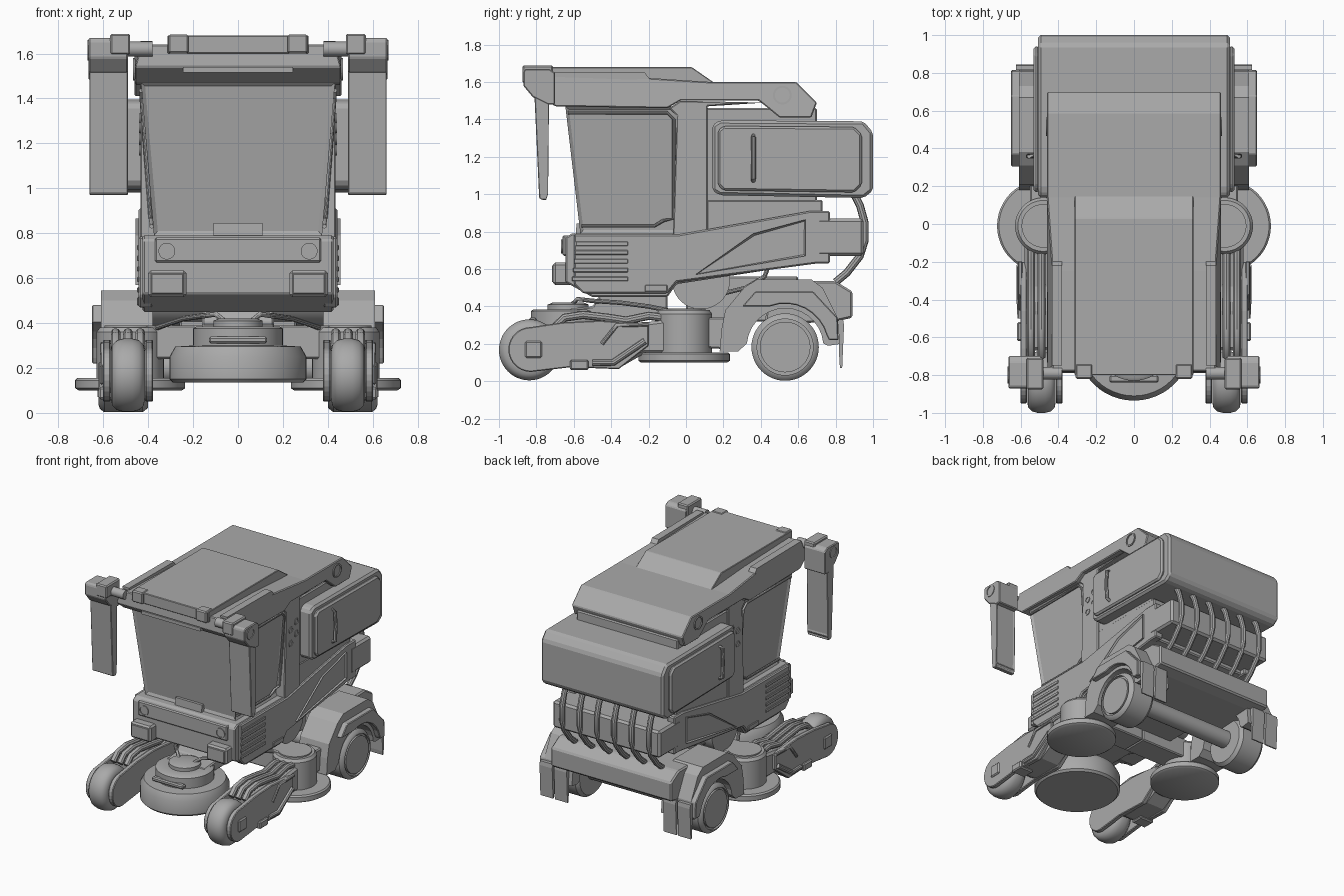
import bpy, bmesh, math
from mathutils import Vector, Matrix

cube = bpy.data.objects.get("Cube")
if cube:
    bpy.data.objects.remove(cube, do_unlink=True)

grey = bpy.data.materials.new("plain grey")
grey.use_nodes = True
COLOUR = (0.40, 0.40, 0.40, 1)
grey.diffuse_color = COLOUR
grey.node_tree.nodes["Principled BSDF"].inputs["Base Color"].default_value = COLOUR


def finish(bm, name, mirror=False, bevel=0.0, smooth=False):
    bmesh.ops.recalc_face_normals(bm, faces=bm.faces)
    mesh = bpy.data.meshes.new(name)
    bm.to_mesh(mesh)
    bm.free()
    mesh.materials.append(grey)
    ob = bpy.data.objects.new(name, mesh)
    bpy.context.scene.collection.objects.link(ob)
    if smooth:
        bpy.ops.object.select_all(action='DESELECT')
        ob.select_set(True)
        bpy.context.view_layer.objects.active = ob
        bpy.ops.object.shade_smooth_by_angle(angle=math.radians(35))
    if bevel:
        m = ob.modifiers.new("bevel", 'BEVEL')
        m.width, m.segments, m.limit_method = bevel, 1, 'ANGLE'
    if mirror:
        ob.modifiers.new("mirror", 'MIRROR')
    return ob


def prism(name, pts, x0, x1, mirror=False, bevel=0.0, width=None, inset=None):
    """Extrude a (y, z) outline from x0 to x1; width(y, z) scales x."""
    bm = bmesh.new()
    w = width or (lambda y, z: 1)
    rings = [[bm.verts.new((x * w(y, z), y, z)) for y, z in pts] for x in (x0, x1)]
    bm.faces.new(rings[0])
    bm.faces.new(rings[1])
    for i in range(len(pts)):
        j = (i + 1) % len(pts)
        bm.faces.new((rings[0][i], rings[0][j], rings[1][j], rings[1][i]))
    bmesh.ops.recalc_face_normals(bm, faces=bm.faces)
    if inset:  # sunk panels on chosen sides
        picked = [f for f in bm.faces if inset[0](f.normal)]
        bmesh.ops.inset_individual(bm, faces=picked, thickness=inset[1], depth=inset[2])
    return finish(bm, name, mirror, bevel)


def box(name, x, y, z, mirror=False, bevel=0.008):
    return prism(name, [(y[0], z[0]), (y[1], z[0]), (y[1], z[1]), (y[0], z[1])], x[0], x[1], mirror, bevel)


def lathe(name, profile, centre, axis='Z', mirror=False, n=48):
    """Spin (radius, height) points about an axis through centre."""
    bm = bmesh.new()
    rings = []
    for r, h in profile:
        rings.append([bm.verts.new((r * math.cos(a), r * math.sin(a), h))
                      for a in (2 * math.pi * i / n for i in range(n))])
    for a, b in zip(rings, rings[1:]):
        for i in range(n):
            j = (i + 1) % n
            bm.faces.new((a[i], a[j], b[j], b[i]))
    bm.faces.new(rings[0])
    bm.faces.new(rings[-1])
    rot = {'X': Matrix.Rotation(math.pi / 2, 4, 'Y'), 'Y': Matrix.Rotation(math.pi / 2, 4, 'X'),
           'Z': Matrix()}[axis]
    bmesh.ops.transform(bm, matrix=Matrix.Translation(centre) @ rot, verts=bm.verts)
    return finish(bm, name, mirror, smooth=True)


def pipe(name, pts, radius, mirror=False):
    """Round tube along a path, made from swept rings."""
    bm = bmesh.new()
    pts = [Vector(p) for p in pts]
    rings = []
    for i, p in enumerate(pts):
        d = (pts[min(i + 1, len(pts) - 1)] - pts[max(i - 1, 0)]).normalized()
        u = d.orthogonal().normalized() if abs(d.x) > 0.9 else d.cross(Vector((1, 0, 0))).normalized()
        v = d.cross(u)
        rings.append([bm.verts.new(p + radius * (math.cos(a) * u + math.sin(a) * v))
                      for a in (k * math.pi / 5 for k in range(10))])
    for a, b in zip(rings, rings[1:]):
        for k in range(10):
            bm.faces.new((a[k], a[(k + 1) % 10], b[(k + 1) % 10], b[k]))
    bm.faces.new(rings[0])
    bm.faces.new(rings[-1])
    return finish(bm, name, mirror, smooth=True)


def arc(cy, cz, r, a0, a1, n):
    return [(cy + r * math.cos(math.radians(a0 + (a1 - a0) * i / n)),
             cz + r * math.sin(math.radians(a0 + (a1 - a0) * i / n))) for i in range(n + 1)]


# Cab with sunk front and side glass
def cab_width(y, z):
    return 0.375 + (z - 0.8) * 0.085
prism("cab", [(-0.565, 0.79), (-0.05, 0.79), (-0.05, 1.47), (-0.645, 1.47)], -1, 1, width=cab_width,
      inset=(lambda n: n.y < -0.8 or abs(n.x) > 0.8, 0.025, -0.012))
prism("window_foot", [(-0.59, 0.78), (-0.55, 0.78), (-0.565, 0.845), (-0.585, 0.845)], -0.11, 0.11)
prism("door_pillar", [(-0.07, 0.78), (0.115, 0.78), (0.115, 1.47), (0.42, 1.49), (-0.03, 1.5), (-0.09, 1.46),
                      (-0.05, 1.42)], -0.435, 0.435, bevel=0.006)
box("cab_back", (-0.42, 0.42), (0.1, 0.7), (0.9, 1.46))
lathe("pillar_buttons", [(0.024, 0), (0.024, 0.008), (0.017, 0.008), (0.017, 0.002)], (0.432, 0.005, 1.27), 'X', True, 20)
for y, z in ((0.005, 1.17), (0.07, 1.31), (0.07, 1.22)):
    lathe("pillar_button", [(0.024, 0), (0.024, 0.008), (0.017, 0.008), (0.017, 0.002)], (0.432, y, z), 'X', True, 20)
pipe("door_edge", [(0.385, -0.56, 0.83), (0.385, -0.17, 0.83), (0.387, -0.12, 0.86), (0.39, -0.065, 0.87),
                   (0.43, -0.065, 1.4), (0.432, -0.1, 1.435), (0.432, -0.63, 1.435)], 0.009, True)

# Roof
prism("roof", [(-0.7, 1.47), (-0.1, 1.46), (-0.03, 1.5), (0.39, 1.5), (0.5, 1.41), (0.67, 1.41), (0.7, 1.49),
               (0.59, 1.6), (0.14, 1.6), (-0.25, 1.625), (-0.78, 1.64), (-0.79, 1.54)], -0.46, 0.46, bevel=0.006,
      width=lambda y, z: 0.94 if z > 1.605 else 1)
prism("roof_hatch", [(-0.8, 1.6), (0.16, 1.59), (0.03, 1.68), (-0.8, 1.68)], -0.315, 0.315, bevel=0.004)
box("front_lamp_strip", (-0.245, 0.245), (-0.797, -0.75), (1.515, 1.54), bevel=0)
box("roof_clip", (0.22, 0.31), (-0.82, -0.74), (1.6, 1.685), True)
prism("roof_side_ledge", [(-0.75, 1.56), (-0.15, 1.56), (-0.22, 1.65), (-0.75, 1.655)], 0.38, 0.435, True)
lathe("roof_side_lamp", [(0.05, 0), (0.05, 0.012), (0.04, 0.012), (0.04, 0.005)], (0.455, 0.515, 1.53), 'X', True, 32)

# Mirrors
lathe("mirror_arm", [(0.033, -0.07), (0.033, 0.07)], (0.45, -0.79, 1.62), 'X', True, 20)
prism("mirror_head", [(-0.87, 1.58), (-0.82, 1.52), (-0.74, 1.48), (-0.70, 1.48), (-0.70, 1.65), (-0.73, 1.67),
                      (-0.86, 1.67), (-0.87, 1.655)], 0.49, 0.665, True, 0.006)
box("mirror_clamp", (0.48, 0.57), (-0.875, -0.71), (1.595, 1.688), True)
prism("mirror_panel", [(-0.785, 0.98), (-0.77, 0.97), (-0.745, 0.97), (-0.735, 1.0), (-0.73, 1.52), (-0.81, 1.52)],
      0.49, 0.662, True, 0.004, inset=(lambda n: n.y > 0.8, 0.015, -0.008))
lathe("mirror_pivot", [(0.045, 0), (0.045, 0.01), (0.033, 0.01), (0.033, 0.003)], (0.66, -0.8, 1.615), 'X', True, 28)

# Rear engine housing
prism("engine_housing", [(0.14, 1.02), (0.18, 0.995), (0.95, 0.98), (1.0, 1.02), (1.0, 1.33), (0.95, 1.39),
                         (0.18, 1.395), (0.14, 1.37)], -0.508, 0.508, bevel=0.015)
prism("engine_side_panel", [(0.17, 1.05), (0.2, 1.02), (0.9, 1.01), (0.94, 1.05), (0.94, 1.32), (0.9, 1.36),
                            (0.2, 1.365), (0.17, 1.34)], 0.5, 0.532, True, 0.012)
pipe("engine_handle", [(0.52, 0.36, 1.07), (0.555, 0.36, 1.085), (0.56, 0.36, 1.2), (0.555, 0.36, 1.305),
                       (0.52, 0.36, 1.32)], 0.013, True)

# Lower body and its side arms
prism("lower_body", [(-0.61, 0.79), (-0.05, 0.79), (0.11, 0.82), (0.11, 0.97), (0.73, 0.97), (0.73, 0.64),
                     (-0.05, 0.52), (-0.1, 0.45), (-0.5, 0.45), (-0.645, 0.53), (-0.645, 0.77)], -0.425, 0.425, bevel=0.008)
prism("side_arm", [(-0.6, 0.785), (-0.04, 0.785), (0.66, 0.91), (0.77, 0.91), (0.77, 0.63), (0.7, 0.63),
                   (-0.05, 0.53), (-0.1, 0.47), (-0.55, 0.47), (-0.6, 0.52)], 0.38, 0.443, True, 0.008)
prism("arm_panel", [(0.05, 0.57), (0.64, 0.67), (0.64, 0.865), (0.36, 0.79)], 0.44, 0.456, True,
      inset=(lambda n: n.x > 0.8, 0.012, -0.01))
for i in range(5):
    box("side_vent", (0.44, 0.449), (-0.61 + 0.005 * i, -0.31), (0.535 + 0.047 * i, 0.56 + 0.047 * i), True, 0.004)
box("side_marker", (0.44, 0.45), (-0.22, -0.1), (0.478, 0.515), True, 0.004)
box("front_panel", (-0.37, 0.37), (-0.66, -0.62), (0.67, 0.78))
box("headlamp", (0.23, 0.4), (-0.71, -0.6), (0.515, 0.635), True, 0.012)
box("headlamp_lens", (0.245, 0.385), (-0.716, -0.7), (0.53, 0.62), True, 0.003)
lathe("round_lamp", [(0.037, 0), (0.037, 0.012), (0.03, 0.012), (0.03, 0.006)], (0.317, -0.655, 0.72), 'Y', True, 28)
box("rear_block", (-0.445, 0.445), (0.7, 0.95), (0.67, 0.87), bevel=0.015)
lathe("belly_drum", [(0.155, -0.38), (0.155, 0.38)], (0, 0.08, 0.54), 'X')
box("belly_frame", (-0.26, 0.26), (0.0, 0.6), (0.32, 0.56))
for i in range(6):
    x = -0.36 + 0.144 * i
    pipe("rear_hose", [(x, 0.9, 1.0), (x, 0.93, 0.94), (x, 0.955, 0.85), (x, 0.955, 0.75), (x, 0.93, 0.67),
                       (x, 0.86, 0.58), (x, 0.8, 0.53)], 0.021)

# Rear axle, fenders, wheels and flaps
prism("rear_beam", [(0.42, 0.3), (0.8, 0.32), (0.89, 0.34), (0.89, 0.48), (0.8, 0.535), (0.45, 0.535)],
      -0.5, 0.5, bevel=0.01)
lathe("rear_axle", [(0.065, -0.45), (0.065, 0.45)], (0, 0.53, 0.2), 'X', n=28)
prism("rear_fender", [(0.18, 0.16), (0.19, 0.28), (0.21, 0.38), (0.31, 0.5), (0.38, 0.545), (0.67, 0.545), (0.73, 0.5),
                      (0.81, 0.34), (0.825, 0.2), (0.76, 0.19)] + arc(0.53, 0.185, 0.205, 5, 175, 14) + [(0.28, 0.16)],
      0.37, 0.61, True)
prism("fender_cap", [(0.3, 0.4), (0.37, 0.48), (0.68, 0.48), (0.81, 0.34), (0.815, 0.22), (0.765, 0.22)]
      + arc(0.53, 0.185, 0.23, 15, 110, 8), 0.6, 0.65, True, 0.005)
box("fender_lamp", (0.48, 0.59), (0.38, 0.49), (0.44, 0.51), True)
lathe("rear_wheel", [(0.13, -0.11), (0.16, -0.11), (0.18, -0.085), (0.18, 0.085), (0.165, 0.105), (0.15, 0.11),
                     (0.15, 0.095), (0.135, 0.095), (0.135, 0.11)], (0.51, 0.53, 0.183), 'X', True)
for x in (0.4, 0.52):
    prism("mud_flap", [(0.815, 0.33), (0.82, 0.1), (0.825, 0.07), (0.835, 0.07), (0.845, 0.3), (0.84, 0.33)],
          x, x + 0.105, True)

# Side brush units
lathe("side_brush", [(0.23, 0.1), (0.245, 0.11), (0.245, 0.145), (0.235, 0.155), (0.15, 0.155), (0.15, 0.36),
                     (0.135, 0.38), (0.115, 0.38), (0.115, 0.39)], (0.48, -0.01, 0), mirror=True)
box("brush_link", (0.0, 0.42), (-0.1, 0.1), (0.24, 0.39), True)
prism("brush_rear_link", [(0.08, 0.18), (0.24, 0.17), (0.24, 0.34), (0.08, 0.34)], 0.42, 0.55, True, 0.008)

# Front wheel arms
prism("wheel_arm", [(-0.1, 0.15), (-0.22, 0.15), (-0.35, 0.075), (-0.6, 0.075), (-0.67, 0.12), (-0.67, 0.31),
                    (-0.46, 0.325), (-0.33, 0.3), (-0.1, 0.33)], 0.4, 0.58, True, 0.015)
for x in (0.378, 0.567):
    prism("wheel_fork", arc(-0.83, 0.17, 0.12, 90, 270, 14) + [(-0.62, 0.075), (-0.36, 0.065), (-0.2, 0.19),
          (-0.2, 0.3), (-0.33, 0.315), (-0.46, 0.325), (-0.66, 0.315)], x, x + 0.035, True, 0.005)
box("fork_cap", (0.597, 0.615), (-0.86, -0.77), (0.125, 0.215), True)
box("arm_foot", (0.5, 0.62), (-0.62, -0.52), (0.06, 0.115), True)
pipe("arm_side_rail", [(0.6, -0.5, 0.1), (0.605, -0.39, 0.1), (0.605, -0.22, 0.215)], 0.018, True)
pipe("arm_upper_rail", [(0.6, -0.45, 0.2), (0.603, -0.37, 0.3), (0.603, -0.2, 0.305)], 0.012, True)
lathe("front_wheel", [(0.11, -0.075), (0.135, -0.07), (0.155, -0.05), (0.163, -0.02), (0.163, 0.02), (0.155, 0.05),
                      (0.135, 0.07), (0.11, 0.075)], (0.49, -0.837, 0.168), 'X', True)
for x in (0.435, 0.49, 0.545):
    pipe("arm_hose", [(x, -0.12, 0.34), (x, -0.2, 0.35), (x, -0.32, 0.325), (x, -0.42, 0.34), (x, -0.55, 0.355),
                      (x, -0.65, 0.34), (x, -0.7, 0.29)], 0.022, True)

# Central front brush
lathe("front_brush", [(0.29, 0.135), (0.305, 0.15), (0.305, 0.25), (0.28, 0.295), (0.2, 0.3), (0.2, 0.375),
                      (0.185, 0.385), (0.11, 0.385), (0.11, 0.41), (0.085, 0.42)], (0, -0.63, 0))
box("brush_tag", (-0.13, 0.13), (-0.84, -0.8), (0.31, 0.34))
prism("brush_bracket", [(-0.62, 0.33), (-0.1, 0.33), (-0.1, 0.48), (-0.45, 0.48), (-0.5, 0.4), (-0.62, 0.39)],
      -0.16, 0.16, bevel=0.008)
pipe("brush_cable", [(0.05, -0.62, 0.4), (0.1, -0.58, 0.44), (0.17, -0.5, 0.43), (0.24, -0.35, 0.42),
                     (0.3, -0.2, 0.4), (0.36, -0.1, 0.38)], 0.012, True)
pipe("axle_cable", [(0.3, 0.2, 0.47), (0.32, 0.32, 0.5), (0.32, 0.42, 0.56), (0.32, 0.45, 0.64)], 0.012, True)
